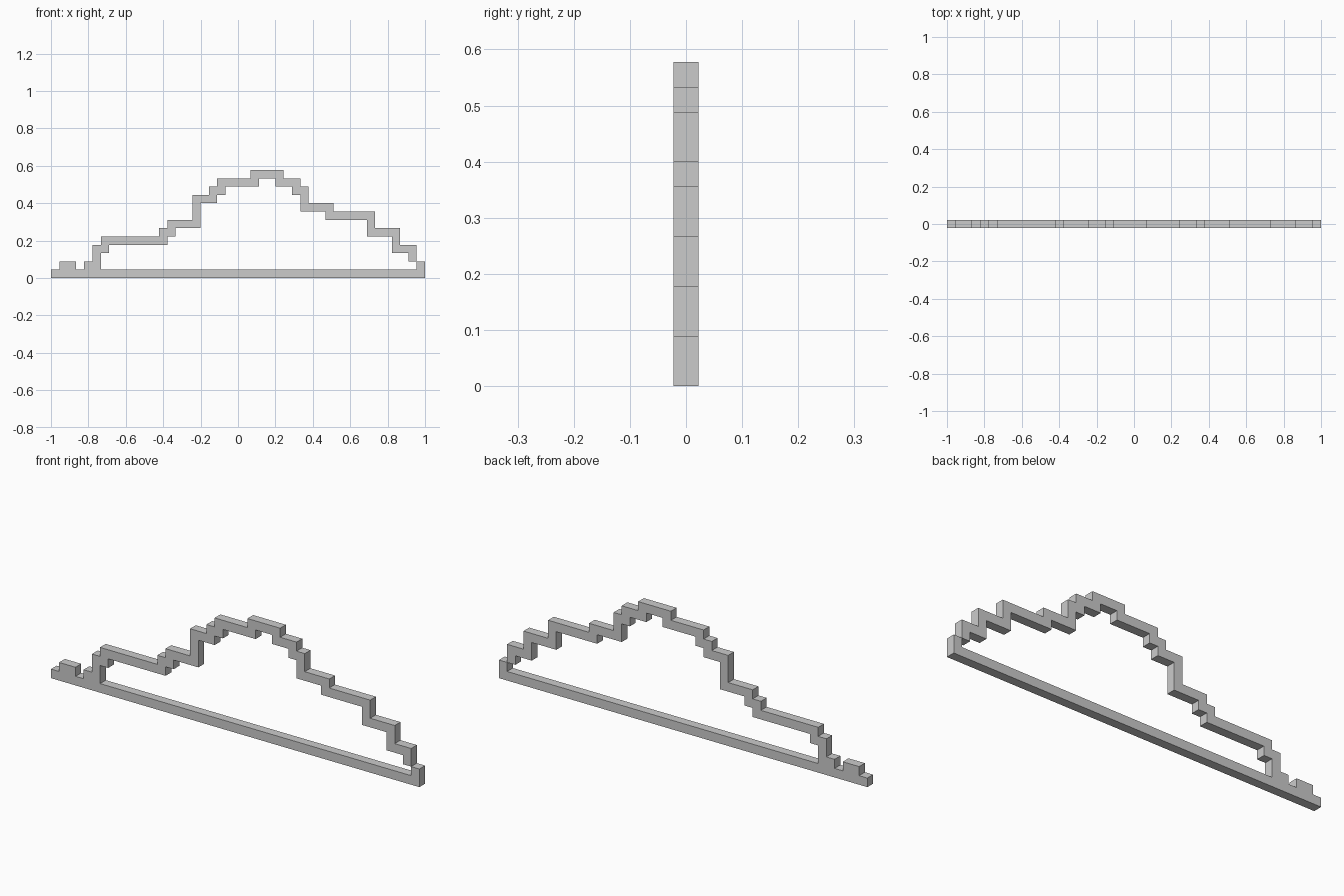
import bpy, bmesh

if "Cube" in bpy.data.objects:
    bpy.data.objects.remove(bpy.data.objects["Cube"])

U = 2 / 45          # one grid cell; the model is 45 cells long
H = U / 2           # half depth

# Skyline as runs: (end column, top height in cells)
RUNS = [(1, 1), (3, 2), (4, 1), (5, 2), (6, 4), (13, 5), (14, 6), (17, 7),
        (19, 10), (20, 11), (24, 12), (28, 13), (30, 12), (31, 11),
        (34, 9), (39, 8), (42, 6), (44, 4), (45, 2)]
tops = []
for end, h in RUNS:
    tops += [h] * (end - len(tops))

# Base row, plus a one-cell-thick stepped band following the skyline
cells = {(c, 0) for c in range(45)}
for c, top in enumerate(tops):
    low = min(tops[max(c - 1, 0):c + 2]) - 1
    if c == 43:
        low = 2     # last step only touches the end post at its edge
    cells |= {(c, r) for r in range(max(low, 0), top)}

bm = bmesh.new()


def quad(*pts):
    bm.faces.new([bm.verts.new((x * U - 1, y, z * U)) for x, y, z in pts])


# Only the exposed sides of each cell become faces
for c, r in sorted(cells):
    d, t = c + 1, r + 1
    quad((c, -H, r), (d, -H, r), (d, -H, t), (c, -H, t))
    quad((d, H, r), (c, H, r), (c, H, t), (d, H, t))
    if (c - 1, r) not in cells:
        quad((c, H, r), (c, -H, r), (c, -H, t), (c, H, t))
    if (d, r) not in cells:
        quad((d, -H, r), (d, H, r), (d, H, t), (d, -H, t))
    if (c, r - 1) not in cells:
        quad((c, H, r), (d, H, r), (d, -H, r), (c, -H, r))
    if (c, t) not in cells:
        quad((c, -H, t), (d, -H, t), (d, H, t), (c, H, t))

# Weld cells and merge flat areas
bmesh.ops.remove_doubles(bm, verts=bm.verts[:], dist=1e-4)
bmesh.ops.dissolve_limit(bm, angle_limit=0.01, verts=bm.verts[:], edges=bm.edges[:])

mesh = bpy.data.meshes.new("stepped_outline")
bm.to_mesh(mesh)
bm.free()
bpy.context.collection.objects.link(bpy.data.objects.new("stepped_outline", mesh))
